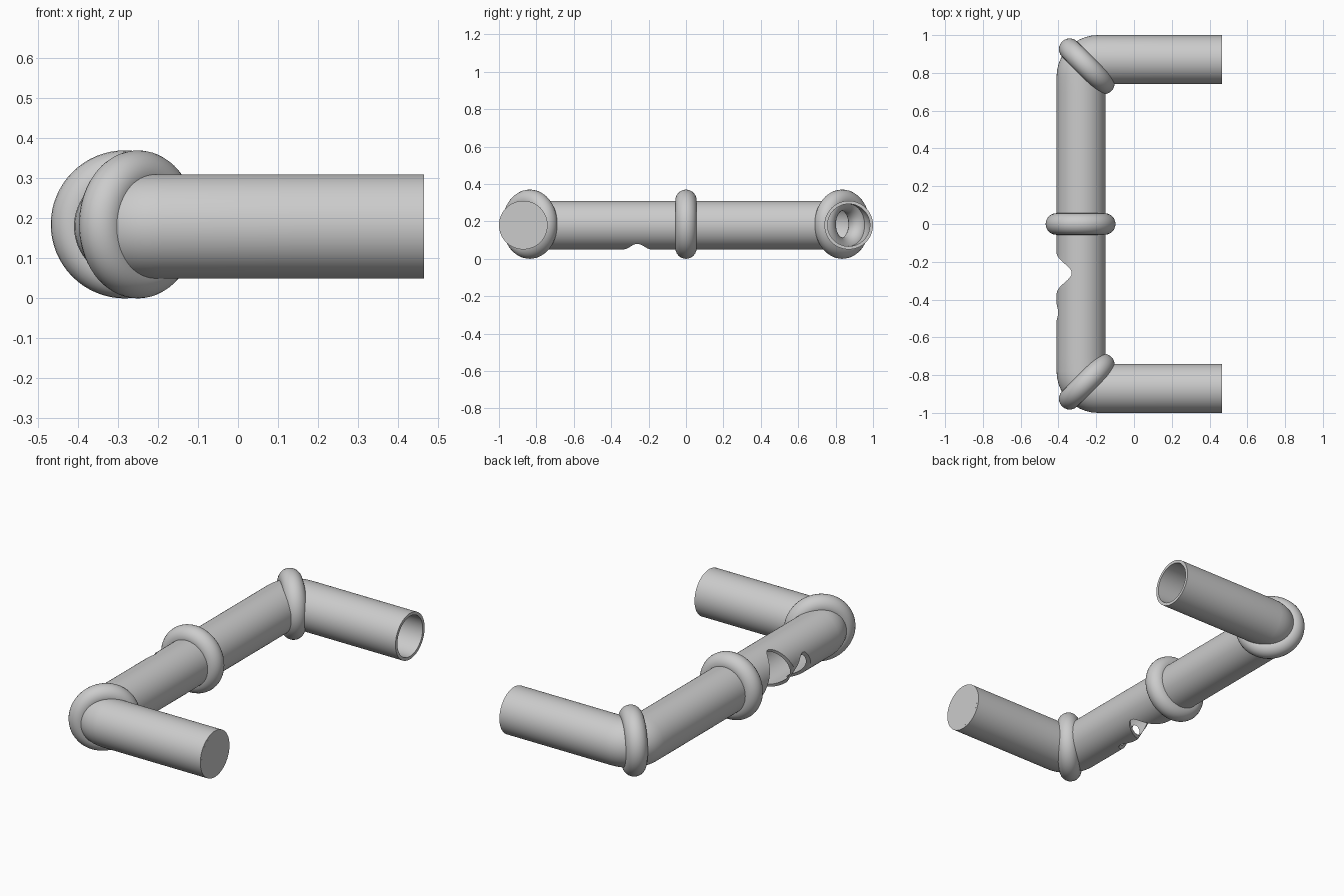
import bpy, bmesh
from math import sin, cos, pi, exp
from mathutils import Vector

if "Cube" in bpy.data.objects:
    bpy.data.objects.remove(bpy.data.objects["Cube"])

XM, YA, ZC = -0.28, 0.87, 0.18      # main pipe x, arm y, axis height
R_OUT, R_IN, X_END = 0.13, 0.113, 0.465
SEG = 64


def mesh_object(name, bm):
    bmesh.ops.recalc_face_normals(bm, faces=bm.faces)
    me = bpy.data.meshes.new(name)
    bm.to_mesh(me)
    bm.free()
    ob = bpy.data.objects.new(name, me)
    bpy.context.collection.objects.link(ob)
    return ob


def smooth(ob):
    bpy.ops.object.select_all(action='DESELECT')
    ob.select_set(True)
    bpy.context.view_layer.objects.active = ob
    bpy.ops.object.shade_smooth_by_angle(angle=0.6)


def u_line(o):
    """U-shaped line offset outward by o, with filleted corners."""
    f = max(0.015, 0.09 + o)
    cx, cy = XM - o + f, YA + o - f
    half = [(X_END, YA + o), (0.15, YA + o)]
    half += [(cx + f * cos(a), cy + f * sin(a))
             for a in (pi / 2 + pi / 2 * i / 10 for i in range(11))]
    middle = [(XM - o, 0.7 - 1.4 * i / 28) for i in range(29)]
    return half + middle + [(x, -y) for x, y in reversed(half)]


# Hollow U-shaped pipe
bm = bmesh.new()
skins = []
for r in (R_OUT, R_IN):
    lines = []
    for k in range(SEG):
        t = 2 * pi * k / SEG
        lines.append([bm.verts.new((x, y, ZC + r * sin(t))) for x, y in u_line(r * cos(t))])
    for k in range(SEG):
        a, b = lines[k], lines[(k + 1) % SEG]
        for i in range(len(a) - 1):
            bm.faces.new((a[i], a[i + 1], b[i + 1], b[i]))
    skins.append(lines)
for k in range(SEG):
    n = (k + 1) % SEG
    for e in (0, -1):
        bm.faces.new((skins[0][k][e], skins[0][n][e], skins[1][n][e], skins[1][k][e]))
pipe = mesh_object("pipe", bm)

# Cutter for the broken opening on the lower back side
d_dir, e_dir = Vector((-0.857, 0, -0.515)), Vector((0.515, 0, -0.857))
prof = [(-0.62, 0.3)]
for i in range(41):
    y = -0.62 + 0.56 * i / 40
    prof.append((y, 0.15 - 0.17 * exp(-((y + 0.26) / 0.09) ** 2)
                 - 0.07 * exp(-((y + 0.47) / 0.06) ** 2)))
prof.append((-0.06, 0.3))
bm = bmesh.new()
sides = [[bm.verts.new(Vector((XM, y, ZC)) + d_dir * d + e_dir * s) for y, d in prof]
         for s in (-0.3, 0.3)]
bm.faces.new(sides[0])
bm.faces.new(sides[1])
for i in range(len(prof)):
    j = (i + 1) % len(prof)
    bm.faces.new((sides[0][i], sides[0][j], sides[1][j], sides[1][i]))
cutter = mesh_object("break_cutter", bm)
cutter.hide_render = True

mod = pipe.modifiers.new("break", 'BOOLEAN')
mod.operation, mod.solver, mod.object = 'DIFFERENCE', 'EXACT', cutter
bpy.context.view_layer.objects.active = pipe
bpy.ops.object.modifier_apply(modifier=mod.name)
bpy.data.objects.remove(cutter)
smooth(pipe)

# Closed end of the front arm
bpy.ops.mesh.primitive_cylinder_add(vertices=SEG, radius=R_IN + 0.005, depth=0.02,
                                    location=(X_END - 0.0099, -YA, ZC), rotation=(0, pi / 2, 0))
bpy.context.object.name = "end_cap"
smooth(bpy.context.object)

# Collar rings: one in the middle, one on each bend
for name, x, y, axis in (("middle_ring", -0.283, 0, (0, 1, 0)),
                         ("back_bend_ring", -0.25, 0.835, (1, 1, 0)),
                         ("front_bend_ring", -0.25, -0.835, (1, -1, 0))):
    rot = Vector(axis).to_track_quat('Z', 'Y').to_euler()
    bpy.ops.mesh.primitive_torus_add(major_radius=0.128, minor_radius=0.057, major_segments=64,
                                     minor_segments=24, location=(x, y, 0.185), rotation=rot)
    bpy.context.object.name = name
    smooth(bpy.context.object)
